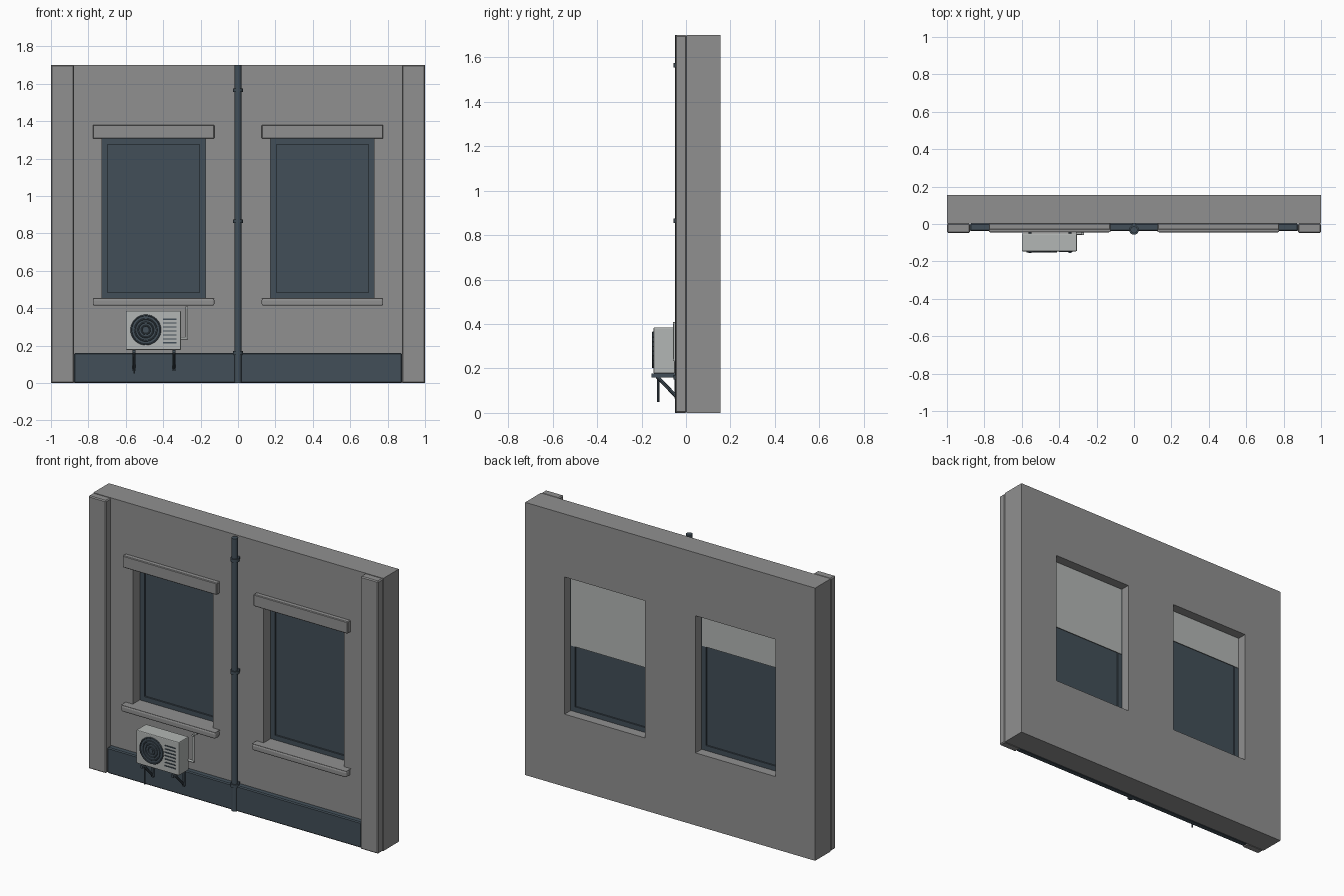
import bpy, bmesh, math
from mathutils import Vector

if "Cube" in bpy.data.objects:
    bpy.data.objects.remove(bpy.data.objects["Cube"])


def material(name, r, g, b):
    m = bpy.data.materials.new(name)
    m.use_nodes = True
    m.diffuse_color = (r, g, b, 1)
    m.node_tree.nodes["Principled BSDF"].inputs["Base Color"].default_value = (r, g, b, 1)
    return m


GREY = material("plaster grey", 0.28, 0.28, 0.28)
DARK = material("dark slate", 0.055, 0.078, 0.098)
LIGHT = material("light grey", 0.45, 0.47, 0.46)


def finish(name, bm, mat, bevel=0, segments=1):
    mesh = bpy.data.meshes.new(name)
    bmesh.ops.recalc_face_normals(bm, faces=bm.faces)
    bm.to_mesh(mesh)
    bm.free()
    ob = bpy.data.objects.new(name, mesh)
    bpy.context.collection.objects.link(ob)
    mesh.materials.append(mat)
    if bevel:
        mod = ob.modifiers.new("bevel", "BEVEL")
        mod.width, mod.segments = bevel, segments
    return ob


def smooth(ob):
    bpy.ops.object.select_all(action="DESELECT")
    ob.select_set(True)
    bpy.context.view_layer.objects.active = ob
    bpy.ops.object.shade_smooth_by_angle(angle=math.radians(40))


def add_box(bm, x, y, z):
    verts = bmesh.ops.create_cube(bm, size=1)["verts"]
    for v in verts:
        v.co = [(a + b) / 2 + c * (b - a) for (a, b), c in zip((x, y, z), v.co)]


def box(name, x, y, z, mat, bevel=0, segments=1):
    bm = bmesh.new()
    add_box(bm, x, y, z)
    return finish(name, bm, mat, bevel, segments)


def rod(name, a, b, radius, mat, sides=16):
    a, b = Vector(a), Vector(b)
    bm = bmesh.new()
    bmesh.ops.create_cone(bm, cap_ends=True, segments=sides, radius1=radius,
                          radius2=radius, depth=(b - a).length)
    turn = (b - a).to_track_quat("Z", "Y")
    for v in bm.verts:
        v.co = turn @ v.co + (a + b) / 2
    ob = finish(name, bm, mat)
    smooth(ob)
    return ob


# Wall slab with two window openings
FRONT, BACK = 0.003, 0.156
IN, OUT, LOW, HIGH = 0.175, 0.728, 0.452, 1.307
xs, zs = [-1, -OUT, -IN, IN, OUT, 1], [0, LOW, HIGH, 1.7]
bm = bmesh.new()
grid = [[bm.verts.new((x, FRONT, z)) for z in zs] for x in xs]
for i in range(5):
    for j in range(3):
        if not (j == 1 and i in (1, 3)):
            bm.faces.new((grid[i][j], grid[i + 1][j], grid[i + 1][j + 1], grid[i][j + 1]))
ext = bmesh.ops.extrude_face_region(bm, geom=bm.faces[:])["geom"]
for v in ext:
    if isinstance(v, bmesh.types.BMVert):
        v.co.y = BACK
finish("wall", bm, GREY)

# Corner pilasters and plinth
for side, s in (("left", 1), ("right", -1)):
    box(side + "_pilaster", sorted((s * 0.877, s)), (-0.048, FRONT), (0, 1.7), GREY, 0.006)
box("plinth", (-0.877, 0.877), (-0.038, FRONT), (0, 0.16), DARK, 0.006)

# Windows
for side, s, blind_low in (("left", 1, 0.86), ("right", -1, 1.1)):
    cx = s * (IN + OUT) / 2
    hw, f = (OUT - IN) / 2, 0.031
    box(side + "_lintel", (cx - 0.325, cx + 0.325), (-0.03, FRONT), (1.306, 1.38), GREY, 0.004)
    box(side + "_sill", (cx - 0.325, cx + 0.325), (-0.043, 0.075), (0.452, 0.454), GREY)
    box(side + "_sill_nose", (cx - 0.325, cx + 0.325), (-0.045, FRONT), (0.413, 0.452),
        GREY, 0.01, 3)
    bm = bmesh.new()
    for e in (-1, 1):
        add_box(bm, sorted((cx + e * hw, cx + e * (hw - f))), (0.072, 0.096), (LOW, HIGH))
    add_box(bm, (cx - hw + f, cx + hw - f), (0.072, 0.096), (LOW, LOW + f))
    add_box(bm, (cx - hw + f, cx + hw - f), (0.072, 0.096), (HIGH - f, HIGH))
    finish(side + "_window_frame", bm, DARK)
    box(side + "_glass", (cx - hw + f, cx + hw - f), (0.082, 0.087), (LOW + f, HIGH - f), DARK)
    box(side + "_blind", (cx - hw + 0.006, cx + hw - 0.006), (0.097, 0.101),
        (blind_low, HIGH - 0.004), LIGHT)

# Drainpipe and its clamps
PY = -0.031
rod("drainpipe", (0, PY, 0), (0, PY, 1.7), 0.019, DARK, 20)
for z in (0.16, 0.865, 1.565):
    rod("pipe_clamp", (0, PY, z - 0.01), (0, PY, z + 0.01), 0.026, DARK, 20)
    box("clamp_mount", (-0.012, 0.012), (PY, FRONT), (z - 0.008, z + 0.008), DARK)

# Outdoor cooling unit
FACE = -0.146
box("cooling_unit_body", (-0.6, -0.305), (FACE, -0.05), (0.177, 0.385), LIGHT, 0.005, 2)
fx, fz = -0.493, 0.284
rod("fan_disc", (fx, FACE + 0.01, fz), (fx, FACE - 0.003, fz), 0.082, DARK, 32)
for radius in (0.078, 0.058, 0.04, 0.022):
    bpy.ops.mesh.primitive_torus_add(major_radius=radius, minor_radius=0.004, major_segments=32,
                                     minor_segments=6, location=(fx, FACE - 0.004, fz),
                                     rotation=(math.pi / 2, 0, 0))
    ring = bpy.context.object
    ring.name = "fan_guard_ring"
    ring.data.materials.append(DARK)
    smooth(ring)
rod("fan_hub", (fx, FACE, fz), (fx, FACE - 0.007, fz), 0.012, DARK)
bm = bmesh.new()
for i in range(7):
    z = 0.215 + i * 0.021
    add_box(bm, (-0.402, -0.328), (FACE - 0.004, FACE + 0.002), (z - 0.003, z + 0.003))
finish("vent_slots", bm, DARK)

# Support brackets with diagonal braces
for x in (-0.557, -0.343):
    box("bracket_arm", (x - 0.008, x + 0.008), (-0.156, -0.036), (0.16, 0.177), DARK)
    box("bracket_upright", (x - 0.008, x + 0.008), (-0.052, -0.036), (0.065, 0.177), DARK)
    rod("bracket_brace", (x, -0.13, 0.163), (x, -0.045, 0.075), 0.008, DARK, 8)
rod("drain_tube", (-0.555, -0.125, 0.05), (-0.555, -0.125, 0.165), 0.005, DARK, 8)

# Coolant pipe running from the unit up the wall
px, py, r = -0.273, -0.051, 0.007
rod("coolant_pipe_lower", (-0.31, py, 0.239), (px + r, py, 0.239), r, LIGHT, 10)
rod("coolant_pipe_riser", (px, py, 0.234), (px, py, 0.408), r, LIGHT, 10)
rod("coolant_pipe_wall_end", (px, py - r, 0.402), (px, FRONT + 0.01, 0.402), r, LIGHT, 10)
